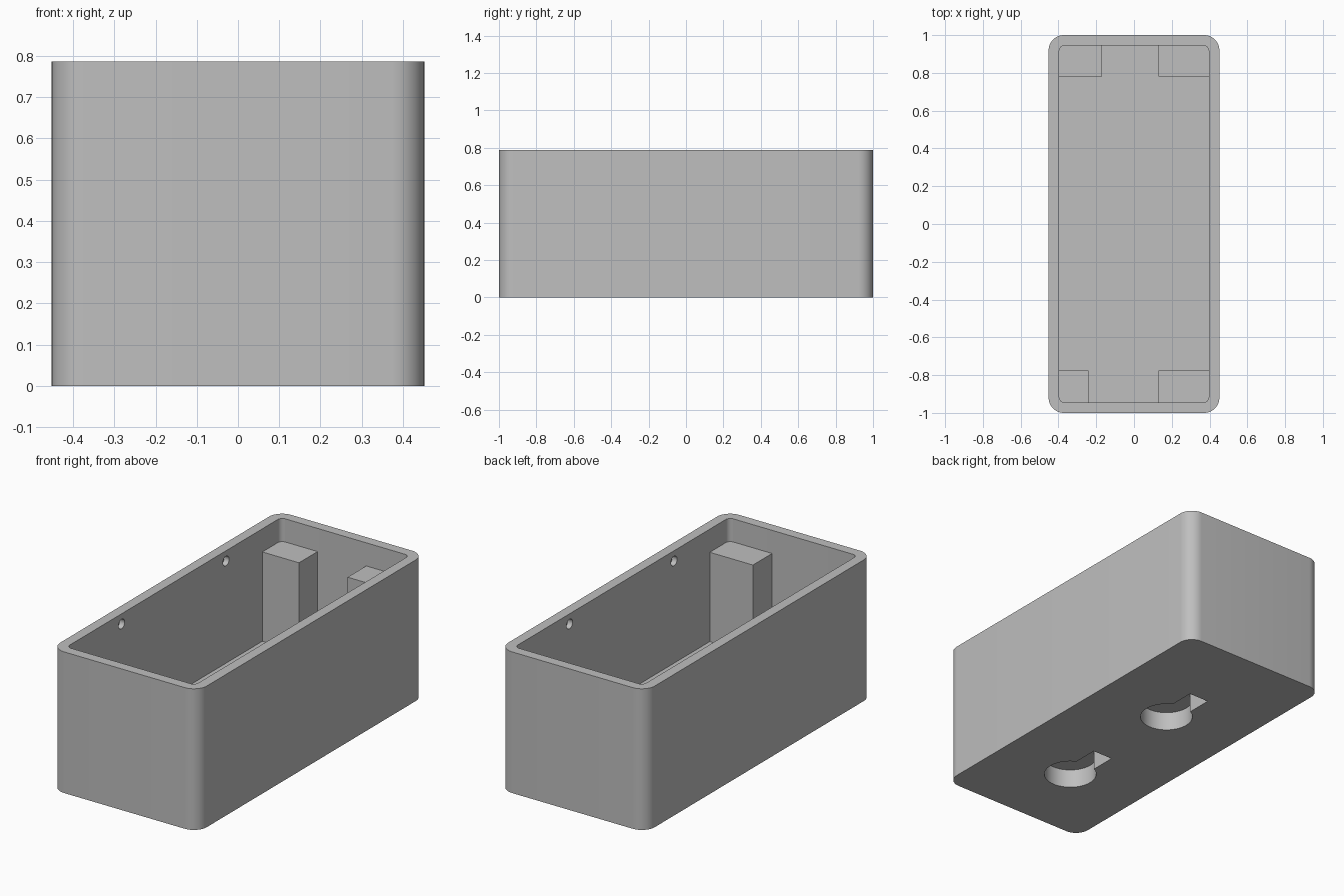
import bpy, bmesh, math

default = bpy.data.objects.get("Cube")
if default:
    bpy.data.objects.remove(default, do_unlink=True)

# Single flat colour
grey = bpy.data.materials.new("plain grey")
grey.use_nodes = True
colour = (0.52, 0.52, 0.52, 1)
grey.diffuse_color = colour
grey.node_tree.nodes["Principled BSDF"].inputs["Base Color"].default_value = colour

HALF_X, HALF_Y, HEIGHT = 0.452, 1.0, 0.787
WALL, FLOOR = 0.056, 0.16
IN_X, IN_Y = HALF_X - WALL, HALF_Y - WALL


def arc(cx, cy, r, start, end, steps):
    return [(cx + r * math.cos(start + (end - start) * i / steps),
             cy + r * math.sin(start + (end - start) * i / steps))
            for i in range(steps + 1)]


def rounded_rect(hx, hy, r, steps=10):
    pts = []
    for i, (sx, sy) in enumerate([(1, 1), (-1, 1), (-1, -1), (1, -1)]):
        a = i * math.pi / 2
        pts += arc(sx * (hx - r), sy * (hy - r), r, a, a + math.pi / 2, steps)
    return pts


def prism(name, profile, z0, z1):
    """Extrude a counter-clockwise outline from z0 to z1."""
    bm = bmesh.new()
    base = bm.faces.new([bm.verts.new((x, y, z0)) for x, y in profile])
    top = bmesh.ops.extrude_face_region(bm, geom=[base])["geom"]
    bmesh.ops.translate(bm, vec=(0, 0, z1 - z0),
                        verts=[g for g in top if isinstance(g, bmesh.types.BMVert)])
    bmesh.ops.recalc_face_normals(bm, faces=bm.faces)
    mesh = bpy.data.meshes.new(name)
    bm.to_mesh(mesh)
    bm.free()
    mesh.materials.append(grey)
    ob = bpy.data.objects.new(name, mesh)
    bpy.context.collection.objects.link(ob)
    return ob


def activate(ob):
    bpy.ops.object.select_all(action='DESELECT')
    ob.select_set(True)
    bpy.context.view_layer.objects.active = ob


def cut(target, cutter):
    cutter.hide_render = True
    activate(target)
    mod = target.modifiers.new("cut", 'BOOLEAN')
    mod.operation, mod.solver, mod.object = 'DIFFERENCE', 'EXACT', cutter
    bpy.ops.object.modifier_apply(modifier=mod.name)
    bpy.data.objects.remove(cutter, do_unlink=True)


# Open box with rounded upright corners
box = prism("box_shell", rounded_rect(HALF_X, HALF_Y, 0.08), 0, HEIGHT)
cut(box, prism("cavity", rounded_rect(IN_X, IN_Y, 0.028), FLOOR, HEIGHT + 0.2))

# Blind keyhole hangers in the underside
R, SLOT, REACH = 0.1375, 0.061, 0.267
edge = math.asin(SLOT / R)
for y in (0.267, -0.525):
    outline = arc(0, y, R, math.pi / 2 + edge, 2.5 * math.pi - edge, 40)
    outline += [(SLOT, y + REACH), (-SLOT, y + REACH)]
    cut(box, prism("keyhole", outline, -0.1, 0.105))

# Small blind sockets inside the long walls near the rim
for side in (-1, 1):
    for y in (-0.46, 0.46):
        socket = prism("socket", arc(0, 0, 0.027, 0, math.tau * 23 / 24, 23), -0.03, 0.03)
        socket.rotation_euler = (0, math.pi / 2, 0)
        socket.location = (side * IN_X, y, 0.73)
        bpy.context.view_layer.update()
        cut(box, socket)

activate(box)
bpy.ops.object.shade_smooth_by_angle(angle=math.radians(30))

# Corner support posts, set slightly into floor and walls
POST_TOP, EMBED = 0.658, 0.025
for name, sx, sy, inner_x, inner_y in [
        ("back_right_post", -1, 1, 0.17, 0.78),
        ("back_left_post", 1, 1, 0.13, 0.78),
        ("front_right_post", -1, -1, 0.24, 0.775),
        ("front_left_post", 1, -1, 0.13, 0.775)]:
    ox, oy = IN_X + EMBED, IN_Y + EMBED
    corners = [(sx * inner_x, sy * inner_y), (sx * ox, sy * inner_y),
               (sx * ox, sy * oy), (sx * inner_x, sy * oy)]
    prism(name, corners, FLOOR - EMBED, POST_TOP)
